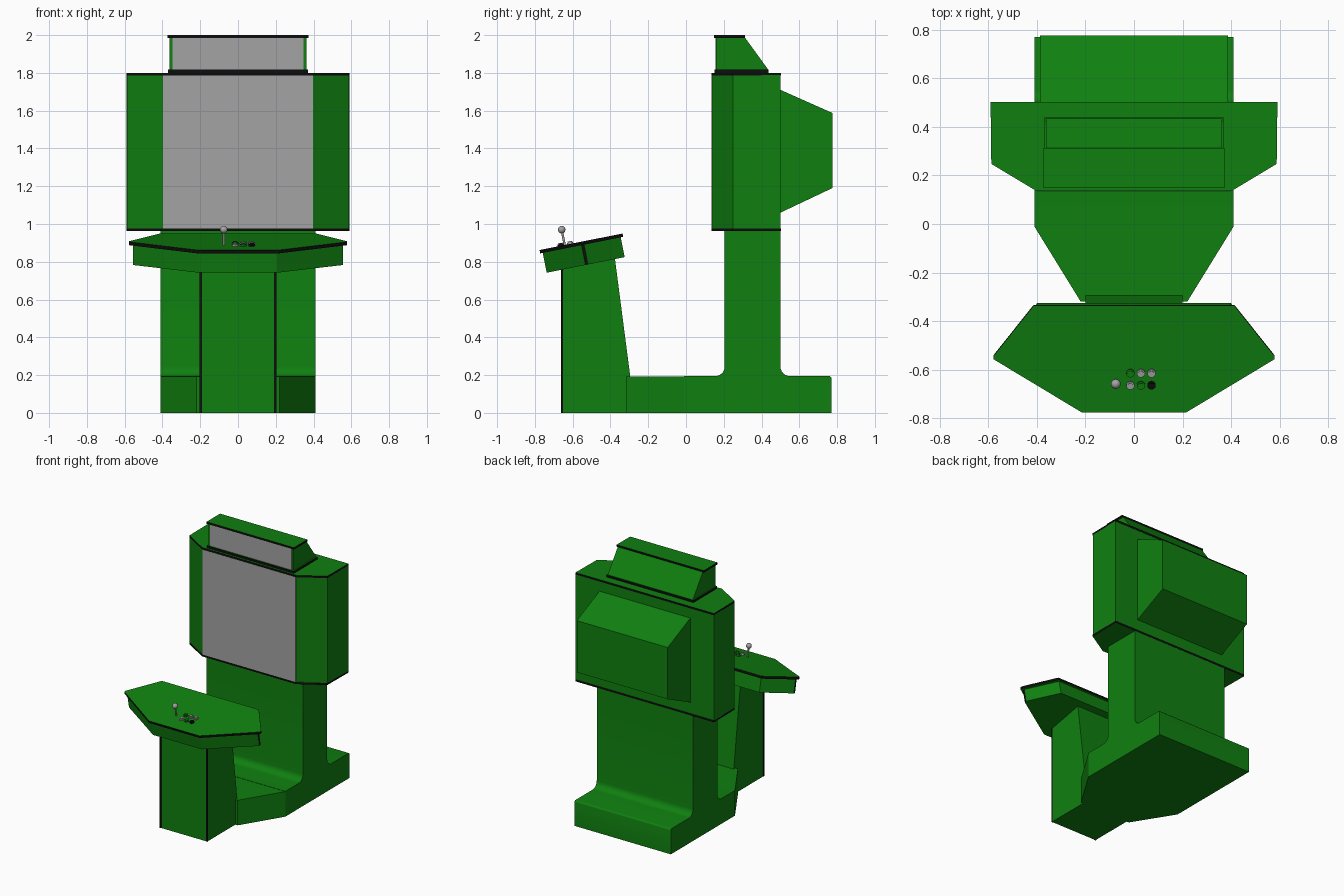
import bpy, bmesh, math
from mathutils import Matrix, Vector

if "Cube" in bpy.data.objects:
    bpy.data.objects.remove(bpy.data.objects["Cube"])


def material(name, rgb):
    m = bpy.data.materials.new(name)
    m.diffuse_color = (*rgb, 1)
    m.use_nodes = True
    m.node_tree.nodes["Principled BSDF"].inputs["Base Color"].default_value = m.diffuse_color
    return m


GREEN = material("cabinet green", (0.005, 0.215, 0.005))
BLACK = material("trim black", (0.004, 0.004, 0.004))
GREY = material("screen grey", (0.37, 0.37, 0.37))


def finish(name, bm, mats, rule=None, matrix=None):
    bmesh.ops.recalc_face_normals(bm, faces=bm.faces)
    bm.normal_update()
    if rule:
        for f in bm.faces:
            f.material_index = rule(f)
    me = bpy.data.meshes.new(name)
    if matrix:
        bm.transform(matrix)
    bm.to_mesh(me)
    bm.free()
    for m in mats:
        me.materials.append(m)
    ob = bpy.data.objects.new(name, me)
    bpy.context.collection.objects.link(ob)
    return ob


def prism(name, pts, lo, hi, axis, mats, rule=None, matrix=None):
    """Extrude a 2D outline: axis 'x' takes (y, z) points, 'z' takes (x, y)."""
    bm = bmesh.new()
    place = (lambda p: (lo, p[0], p[1])) if axis == 'x' else (lambda p: (p[0], p[1], lo))
    face = bm.faces.new([bm.verts.new(place(p)) for p in pts])
    ext = bmesh.ops.extrude_face_region(bm, geom=[face])
    d = Vector((hi - lo, 0, 0)) if axis == 'x' else Vector((0, 0, hi - lo))
    bmesh.ops.translate(bm, vec=d, verts=[v for v in ext["geom"] if isinstance(v, bmesh.types.BMVert)])
    return finish(name, bm, mats, rule, matrix)


def box(name, x, y, z, mats, rule=None):
    return prism(name, [(x[0], y[0]), (x[1], y[0]), (x[1], y[1]), (x[0], y[1])], *z, 'z', mats, rule)


def mirrored(half):
    return half + [(-x, y) for x, y in reversed(half)]


def caps_green(f):
    return 0 if abs(f.normal.z) > 0.9 else 1


def arc(cy, cz, r, a0, a1, n=6):
    return [(cy + r * math.cos(math.radians(a0 + (a1 - a0) * i / n)),
             cz + r * math.sin(math.radians(a0 + (a1 - a0) * i / n))) for i in range(n + 1)]


# Base and column in one filleted profile
profile = [(-0.01, 0), (0.77, 0)] + arc(0.758, 0.183, 0.012, 0, 90, 3)
profile += arc(0.55, 0.245, 0.05, 270, 180) + [(0.5, 0.963), (0.205, 0.963)]
profile += arc(0.155, 0.245, 0.05, 0, -90) + [(-0.01, 0.195)]
base = prism("base_and_column", profile, -0.41, 0.41, 'x', [GREEN])

# Tapered foot reaching to the control pedestal
prism("base_front_taper", mirrored([(0.41, -0.01), (0.22, -0.318)]), 0, 0.193, 'z', [GREEN])

# Control pedestal with black corner strips
prism("control_pedestal", [(-0.66, 0), (-0.27, 0), (-0.378, 0.83), (-0.66, 0.775)],
      -0.2, 0.2, 'x', [GREEN])
for side, s in (("left", -1), ("right", 1)):
    box("pedestal_strip_" + side, sorted((s * 0.19, s * 0.203)), (-0.663, -0.652), (0, 0.765), [BLACK])

# Tilted control panel: local origin at the front edge of the top surface
TILT = math.radians(11.3)
panel = Matrix.Translation((0, -0.775, 0.862)) @ Matrix.Rotation(TILT, 4, 'X')
outline = [(x, (y + 0.775) / math.cos(TILT)) for x, y in
           mirrored([(0.413, -0.336), (0.577, -0.542), (0.577, -0.557), (0.215, -0.775)])]
prism("control_panel_top", outline, -0.018, 0, 'z', [GREEN, BLACK], caps_green, panel)
inner = [(x * 0.963, 0.222 + (y - 0.222) * 0.94) for x, y in outline]
prism("control_panel_body", inner, -0.125, -0.018, 'z', [GREEN, BLACK],
      lambda f: 1 if abs(f.normal.x) > 0.99 else 0, panel)


# Buttons and joystick stand square to the panel
def on_panel(x, y, up=0.0):
    return panel @ Matrix.Translation((x, (y + 0.775) / math.cos(TILT), up))


def disc(bm, r, z0, z1):
    bmesh.ops.create_cone(bm, cap_ends=True, segments=16, radius1=r, radius2=r, depth=z1 - z0,
                          matrix=Matrix.Translation((0, 0, (z0 + z1) / 2)))


round_parts = []
layout = [(GREEN, GREY, GREY), (GREY, GREEN, BLACK)]
for row, colours in enumerate(layout):
    for col, m in enumerate(colours):
        bm = bmesh.new()
        disc(bm, 0.017, -0.002, 0.009)
        disc(bm, 0.011, 0.008, 0.015)
        round_parts.append(finish(f"button_{row}_{col}", bm, [m], None,
                                  on_panel(-0.015 + 0.0435 * col, -0.613 - 0.05 * row)))
bm = bmesh.new()
disc(bm, 0.006, -0.002, 0.075)
bmesh.ops.create_uvsphere(bm, u_segments=16, v_segments=10, radius=0.02,
                          matrix=Matrix.Translation((0, 0, 0.083)))
round_parts.append(finish("joystick", bm, [GREY], None, on_panel(-0.075, -0.642)))

# Monitor cabinet with black edging, screen and rear housing
cab = mirrored([(0.59, 0.5), (0.587, 0.25), (0.4, 0.138)])
trim = [(x * 1.0, y - 0.003 if y < 0.4 else y + 0.002) for x, y in cab]
prism("monitor_cabinet", cab, 0.975, 1.788, 'z', [GREEN])
prism("cabinet_bottom_edge", trim, 0.962, 0.977, 'z', [GREEN, BLACK], caps_green)
prism("cabinet_top_edge", trim, 1.785, 1.8, 'z', [GREEN, BLACK], caps_green)
box("screen", (-0.396, 0.396), (0.134, 0.139), (0.977, 1.785), [GREY])
prism("monitor_rear_housing", [(0.49, 1.06), (0.5, 1.06), (0.775, 1.19), (0.775, 1.588), (0.5, 1.71), (0.49, 1.71)],
      -0.387, 0.387, 'x', [GREEN])

# Top sign box
prism("sign_box", [(0.16, 1.8), (0.437, 1.8), (0.437, 1.815), (0.31, 1.99), (0.16, 1.99)],
      -0.362, 0.362, 'x', [GREEN])
box("sign_panel", (-0.347, 0.347), (0.155, 0.161), (1.817, 1.986), [GREY])
box("sign_bottom_edge", (-0.37, 0.37), (0.15, 0.438), (1.799, 1.818), [GREEN, BLACK], caps_green)
box("sign_top_edge", (-0.372, 0.372), (0.149, 0.313), (1.985, 2.0), [GREEN, BLACK], caps_green)

# Smooth the rounded pieces while keeping sharp edges
bpy.ops.object.select_all(action='DESELECT')
for ob in round_parts + [base]:
    ob.select_set(True)
bpy.context.view_layer.objects.active = base
bpy.ops.object.shade_smooth_by_angle(angle=math.radians(35))
